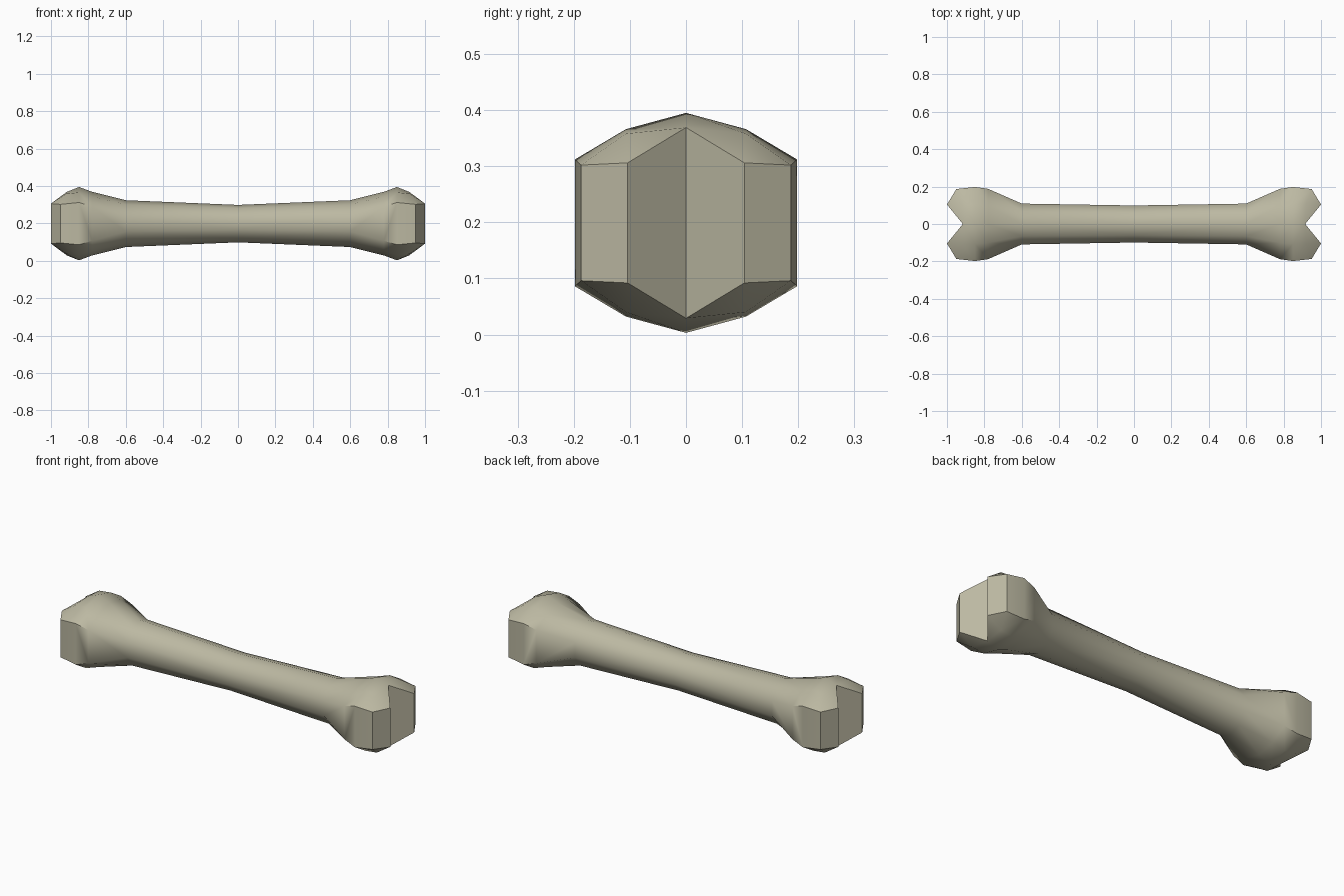
import bpy, bmesh, math

if "Cube" in bpy.data.objects:
    bpy.data.objects.remove(bpy.data.objects["Cube"])

MID = 0.199  # height of the bone axis

# half of the bone as rings: three (x, y, height) points for crown, shoulder and side
HALF = [
    [(0.00, 0, 0.100), (0.00, 0.060, 0.082), (0.00, 0.099, 0.032)],
    [(0.60, 0, 0.125), (0.60, 0.065, 0.102), (0.60, 0.109, 0.042)],
    [(0.78, 0, 0.170), (0.78, 0.100, 0.145), (0.78, 0.188, 0.092)],
    [(0.85, 0, 0.196), (0.85, 0.107, 0.167), (0.85, 0.198, 0.113)],
    [(0.915, 0, 0.170), (0.92, 0.107, 0.159), (0.95, 0.187, 0.103)],
]
TIP = (1.0, 0.104, 0.107)

bm = bmesh.new()


def ring(points, sx):
    """Ten points around the axis, mirrored from three."""
    c, m, s = [(sx * x, y, z) for x, y, z in points]
    def p(v, sy, sz):
        return bm.verts.new((v[0], sy * v[1], MID + sz * v[2]))
    return [p(c, 1, 1), p(m, 1, 1), p(s, 1, 1), p(s, 1, -1), p(m, 1, -1),
            p(c, 1, -1), p(m, -1, -1), p(s, -1, -1), p(s, -1, 1), p(m, -1, 1)]


# shaft and flared ends
middle = ring(HALF[0], 1)
for sx in (1, -1):
    rings = [middle] + [ring(r, sx) for r in HALF[1:]]
    for a, b in zip(rings, rings[1:]):
        for i in range(10):
            j = (i + 1) % 10
            bm.faces.new((a[i], a[j], b[j], b[i]))
    # two knuckles with a V notch between them
    e = rings[-1]
    x, y, z = TIP
    for sy, (m, s, s2, m2) in ((1, (1, 2, 3, 4)), (-1, (9, 8, 7, 6))):
        up = bm.verts.new((sx * x, sy * y, MID + z))
        low = bm.verts.new((sx * x, sy * y, MID - z))
        for f in ((e[0], e[m], up), (e[m], e[s], up), (e[s], e[s2], low, up),
                  (e[s2], e[m2], low), (e[m2], e[5], low), (e[5], e[0], up, low)):
            bm.faces.new(f)
bmesh.ops.recalc_face_normals(bm, faces=bm.faces)

mesh = bpy.data.meshes.new("bone")
bm.to_mesh(mesh)
bm.free()
bone = bpy.data.objects.new("bone", mesh)
bpy.context.collection.objects.link(bone)

mat = bpy.data.materials.new("bone_ivory")
mat.diffuse_color = (0.5, 0.48, 0.36, 1)
mat.use_nodes = True
mat.node_tree.nodes["Principled BSDF"].inputs["Base Color"].default_value = mat.diffuse_color
mesh.materials.append(mat)

# smooth shading, keeping the notch edges sharp
bpy.context.view_layer.objects.active = bone
bone.select_set(True)
bpy.ops.object.shade_smooth_by_angle(angle=math.radians(50))
